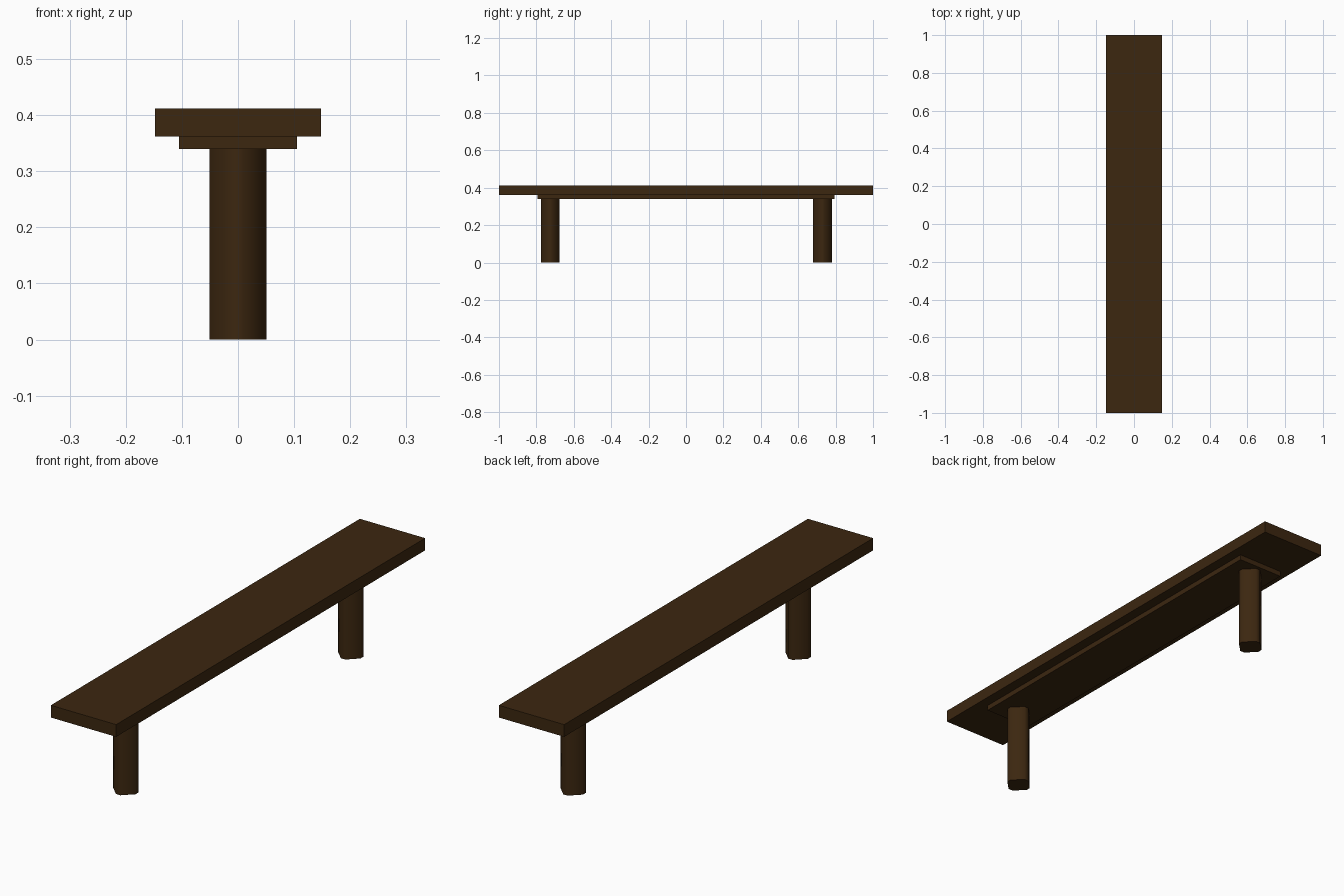
import bpy, bmesh, math

if "Cube" in bpy.data.objects:
    bpy.data.objects.remove(bpy.data.objects["Cube"])

# one dark wood colour
wood = bpy.data.materials.new("dark_wood")
wood.diffuse_color = (0.045, 0.02, 0.005, 1.0)
wood.use_nodes = True
wood.node_tree.nodes["Principled BSDF"].inputs["Base Color"].default_value = wood.diffuse_color


def prism(name, outline, z0, z1, smooth=False):
    """Extrude a flat outline from z0 to z1."""
    bm = bmesh.new()
    low = [bm.verts.new((x, y, z0)) for x, y in outline]
    high = [bm.verts.new((x, y, z1)) for x, y in outline]
    bm.faces.new(low[::-1])
    bm.faces.new(high)
    n = len(outline)
    for i in range(n):
        j = (i + 1) % n
        f = bm.faces.new((low[i], low[j], high[j], high[i]))
        f.smooth = smooth
    mesh = bpy.data.meshes.new(name)
    bm.to_mesh(mesh)
    bm.free()
    mesh.materials.append(wood)
    obj = bpy.data.objects.new(name, mesh)
    bpy.context.collection.objects.link(obj)
    if smooth:
        bpy.ops.object.select_all(action='DESELECT')
        obj.select_set(True)
        bpy.context.view_layer.objects.active = obj
        bpy.ops.object.shade_smooth_by_angle(angle=math.radians(60))
    return obj


def rect(hx, hy):
    return [(-hx, -hy), (hx, -hy), (hx, hy), (-hx, hy)]


# seat plank and the thinner support board beneath it
prism("seat", rect(0.148, 1.0), 0.362, 0.412)
prism("support_board", rect(0.105, 0.795), 0.34, 0.362)

# legs: squarish posts turned corner-on, with blunted corners
r, a = 0.051, 0.01
for name, cy in (("front_leg", -0.726), ("back_leg", 0.73)):
    pts = [(r, -a), (r, a), (a, r), (-a, r), (-r, a), (-r, -a), (-a, -r), (a, -r)]
    prism(name, [(x, y * 0.98 + cy) for x, y in pts], 0.0, 0.34, smooth=True)
